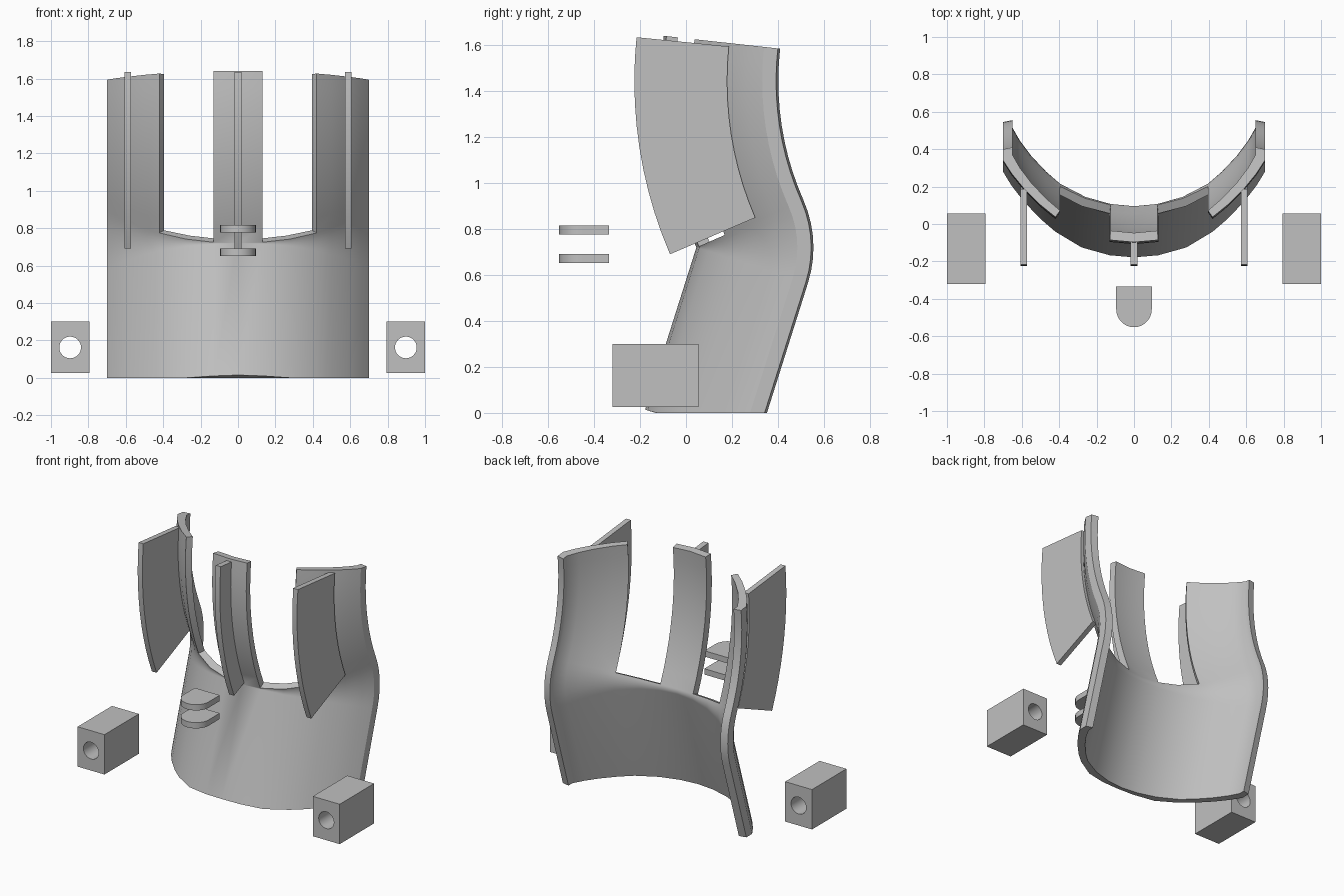
import bpy, bmesh
from math import sin, cos, pi

cube = bpy.data.objects.get("Cube")
if cube:
    bpy.data.objects.remove(cube)

grey = bpy.data.materials.new("plain_grey")
grey.use_nodes = True
GREY = (0.53, 0.53, 0.53, 1)
grey.diffuse_color = GREY
grey.node_tree.nodes["Principled BSDF"].inputs["Base Color"].default_value = GREY


def finish(name, bm):
    """Clean the mesh, make the object, shade it."""
    bmesh.ops.remove_doubles(bm, verts=bm.verts, dist=0.0005)
    bmesh.ops.recalc_face_normals(bm, faces=bm.faces)
    mesh = bpy.data.meshes.new(name)
    bm.to_mesh(mesh)
    bm.free()
    obj = bpy.data.objects.new(name, mesh)
    bpy.context.collection.objects.link(obj)
    mesh.materials.append(grey)
    bpy.ops.object.select_all(action='DESELECT')
    obj.select_set(True)
    bpy.context.view_layer.objects.active = obj
    bpy.ops.object.shade_smooth_by_angle(angle=pi / 6)
    return obj


def prism(name, outline, offset):
    """Extrude a closed outline of 3D points along an offset."""
    bm = bmesh.new()
    face = bm.faces.new([bm.verts.new(p) for p in outline])
    ext = bmesh.ops.extrude_face_region(bm, geom=[face])["geom"]
    moved = [v for v in ext if isinstance(v, bmesh.types.BMVert)]
    bmesh.ops.translate(bm, verts=moved, vec=offset)
    return finish(name, bm)


def steps(a, b, n):
    return [a + (b - a) * i / n for i in range(n + 1)]


# Upper part bends around this centre; the waist pivots at its front point
CY, CZ, RADIUS = 1.685, 1.445, 1.793
PIVOT_Y, PIVOT_Z = 0.045, 0.72
LEAN, WAIST, TOP = -0.306, 0.416, -0.11


def bend(radius, a):
    return CY - radius * cos(a), CZ - radius * sin(a)


# Shell cross-section as (x, depth), from the middle to the end
outer = [(0, 0), (.13, .012), (.28, .055), (.42, .135), (.5, .2),
         (.59, .29), (.655, .37), (.70, .44), (.70, .5)]
inner = [(0, .05), (.125, .062), (.26, .1), (.395, .17), (.47, .235),
         (.55, .32), (.61, .4), (.65, .47), (.65, .51)]


def mirrored(half):
    return [(-x, d) for x, d in half[:0:-1]] + half


def station_point(kind, a, x, d):
    if kind == "base":
        z = max(0, 0.015 - 0.4 * d)
        return x, -0.183 + d * 1.05 + z * 0.317, z
    y, z = (PIVOT_Y, PIVOT_Z) if kind == "waist" else bend(RADIUS, a)
    return x, y + d * cos(a), z + d * sin(a)


# Shell: one sheet of solid cells, with two openings above the waist
stations = [("base", 0)]
stations += [("waist", a) for a in steps(LEAN, WAIST, 7)]
rim = len(stations) - 1
stations += [("upper", a) for a in steps(WAIST, TOP, 10)[1:]]
bm = bmesh.new()
grid = [[[bm.verts.new(station_point(k, a, x, d)) for x, d in mirrored(half)]
         for k, a in stations] for half in (outer, inner)]
rows, columns, middle = len(stations) - 1, 16, 8


def filled(i, j):
    if not (0 <= i < rows and 0 <= j < columns):
        return False
    from_middle = j - middle if j >= middle else middle - 1 - j
    return i < rim or from_middle not in (1, 2)


for i in range(rows):
    for j in range(columns):
        if not filled(i, j):
            continue
        for sheet in grid:
            bm.faces.new((sheet[i][j], sheet[i][j + 1],
                          sheet[i + 1][j + 1], sheet[i + 1][j]))
        borders = (((i - 1, j), (i, j), (i, j + 1)),
                   ((i + 1, j), (i + 1, j), (i + 1, j + 1)),
                   ((i, j - 1), (i, j), (i + 1, j)),
                   ((i, j + 1), (i, j + 1), (i + 1, j + 1)))
        for near, (p, q), (r, s) in borders:
            if not filled(*near):
                bm.faces.new((grid[0][p][q], grid[0][r][s],
                              grid[1][r][s], grid[1][p][q]))
loose = [v for v in bm.verts if not v.link_faces]
bmesh.ops.delete(bm, geom=loose, context='VERTS')
bmesh.ops.dissolve_degenerate(bm, edges=bm.edges, dist=0.0005)
finish("curved_shell", bm)


# Curved fins on the three uprights
def fin(name, x, inner_radius, width):
    angles = steps(0.406, -0.1, 10)
    edge = [bend(1.91, a) for a in angles]
    edge += [bend(inner_radius, a) for a in reversed(angles)]
    prism(name, [(x - width / 2, y, z) for y, z in edge], (width, 0, 0))


fin("centre_fin", 0, 1.785, 0.038)
for side, sign in (("left", 1), ("right", -1)):
    fin(side + "_fin", sign * 0.59, 1.506, 0.036)

# Pair of floating tabs with rounded fronts
for name, z in (("lower_tab", 0.652), ("upper_tab", 0.776)):
    arc = [(0.095 * cos(t), -0.457 - 0.095 * sin(t), z) for t in steps(0, pi, 14)]
    prism(name, [(-0.095, -0.335, z), (0.095, -0.335, z)] + arc, (0, 0, 0.04))

# Side blocks, each with a round hole from front to back
BLOCK_HALF, HOLE, SEGMENTS = (0.1025, 0.1375), 0.058, 32
for side, sign in (("left", 1), ("right", -1)):
    bm = bmesh.new()
    rings = []
    for y in (-0.32, 0.055):
        hole, rim_verts = [], []
        for k in range(SEGMENTS):
            t = 2 * pi * k / SEGMENTS + pi / 4
            c, s = cos(t), sin(t)
            reach = max(abs(c), abs(s))
            hole.append(bm.verts.new((sign * 0.8975 + HOLE * c, y,
                                      0.1625 + HOLE * s)))
            rim_verts.append(bm.verts.new((sign * 0.8975 + BLOCK_HALF[0] * c / reach, y,
                                           0.1625 + BLOCK_HALF[1] * s / reach)))
        rings += [hole, rim_verts]
    front_hole, front_rim, back_hole, back_rim = rings
    loop = (front_hole, front_rim, back_rim, back_hole)
    for k in range(SEGMENTS):
        n = (k + 1) % SEGMENTS
        for m in range(4):
            a, b = loop[m], loop[(m + 1) % 4]
            bm.faces.new((a[k], a[n], b[n], b[k]))
    finish(side + "_block", bm)
